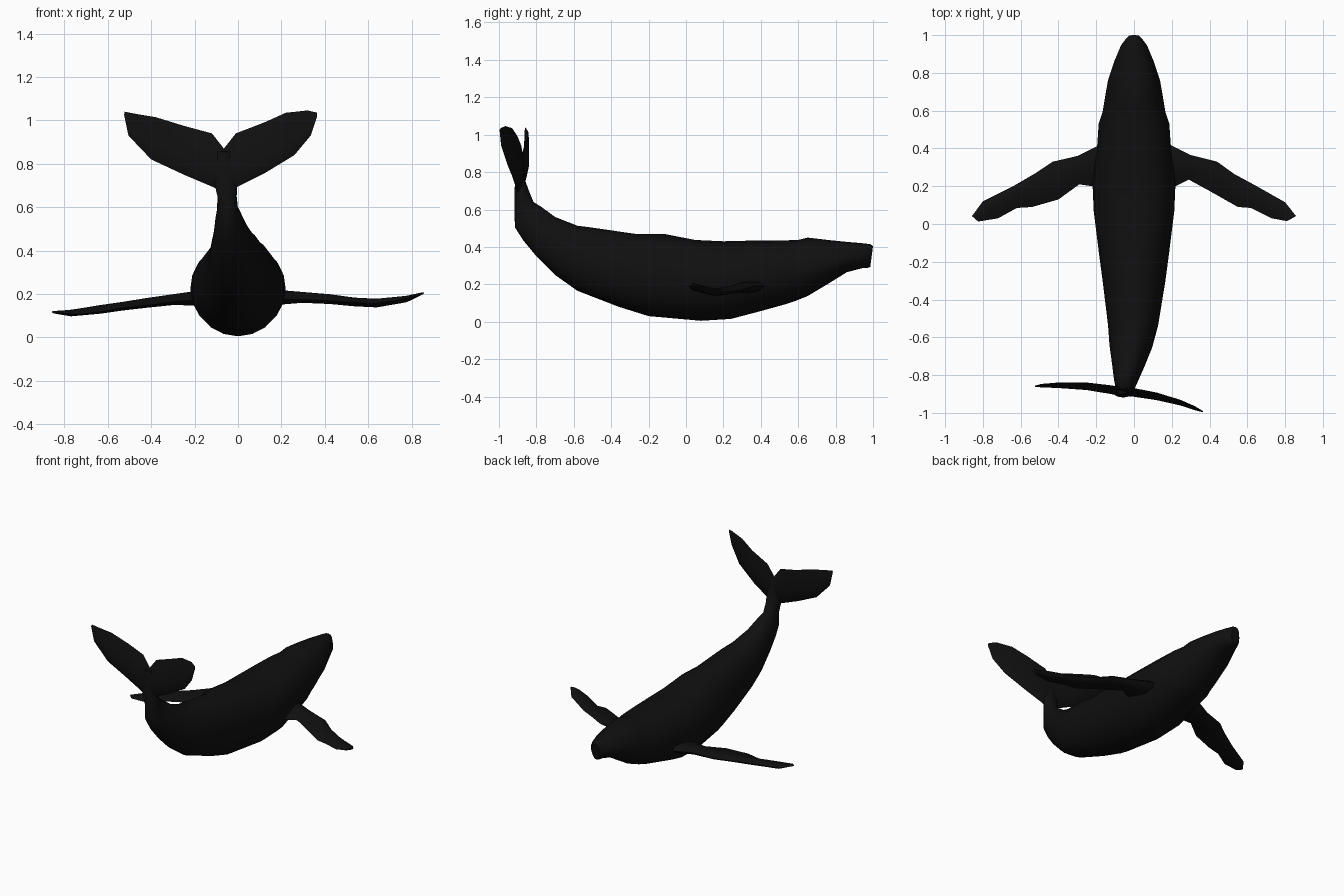
import bpy, bmesh, math
from mathutils import Vector

skin = bpy.data.materials.new("black_skin")
skin.diffuse_color = (0.005, 0.005, 0.005, 1)


def loft(name, rings):
    """Skin a row of equal-length rings and cap both ends."""
    bm = bmesh.new()
    rows = [[bm.verts.new(p) for p in ring] for ring in rings]
    n = len(rows[0])
    for a, b in zip(rows, rows[1:]):
        for i in range(n):
            j = (i + 1) % n
            bm.faces.new((a[i], a[j], b[j], b[i]))
    bm.faces.new(rows[0])
    bm.faces.new(rows[-1])
    bmesh.ops.recalc_face_normals(bm, faces=bm.faces[:])
    mesh = bpy.data.meshes.new(name)
    bm.to_mesh(mesh)
    bm.free()
    mesh.materials.append(skin)
    obj = bpy.data.objects.new(name, mesh)
    bpy.context.collection.objects.link(obj)
    bpy.ops.object.select_all(action='DESELECT')
    obj.select_set(True)
    bpy.context.view_layer.objects.active = obj
    bpy.ops.object.shade_smooth_by_angle(angle=math.radians(40))
    return obj


def body_ring(top_y, top_z, low_y, low_z, cx, half, lip=1.0, n=20):
    """Tilted oval ring; lip narrows the upper jaw above the mouth line."""
    top, low = Vector((0, top_y, top_z)), Vector((0, low_y, low_z))
    mid, up = (top + low) / 2, (top - low) / 2
    ring = []
    for i in range(n):
        a = math.tau * i / n
        c, s = math.cos(a), math.sin(a)
        w = math.copysign(abs(c) ** (0.88 if s > 0 else 1.0), c) * half
        if s > 0.2:
            w *= lip
        ring.append(mid + up * s + Vector((cx + w, 0, 0)))
    return ring


def blade(name, stations, thick_dir):
    """Lens-section fin from (leading point, trailing point, thickness)."""
    rings = []
    for lead, trail, t in stations:
        lead, trail = Vector(lead), Vector(trail)
        off = Vector(thick_dir) * t / 2
        upper = [lead.lerp(trail, f) + off * k for f, k in ((.12, .7), (.38, 1), (.75, .55))]
        lower = [lead.lerp(trail, f) - off * k for f, k in ((.75, .55), (.38, 1), (.12, .7))]
        rings.append([lead] + upper + [trail] + lower)
    return loft(name, rings)


# Body from snout to tail stalk: top y, top z, bottom y, bottom z, centre x, half width, lip
loft("body", [body_ring(*r) for r in (
    (1.00, .405, .985, .292, 0, .030),
    (.985, .415, .970, .288, 0, .045, .95),
    (.95, .419, .945, .287, 0, .068, .92),
    (.86, .427, .86, .265, 0, .105, .91),
    (.76, .437, .76, .203, 0, .138, .90),
    (.65, .450, .65, .137, 0, .157, .90),
    (.60, .437, .59, .113, 0, .166, .92),
    (.53, .435, .53, .093, 0, .187, .96),
    (.40, .435, .40, .057, 0, .196),
    (.20, .430, .24, .015, 0, .220),
    (.05, .437, .08, .005, 0, .213),
    (-.12, .470, -.20, .030, 0, .185),
    (-.26, .468, -.36, .080, 0, .165),
    (-.50, .503, -.58, .165, -.005, .132),
    (-.58, .513, -.70, .250, -.015, .115),
    (-.70, .560, -.80, .350, -.030, .085),
    (-.775, .615, -.87, .435, -.042, .064),
    (-.815, .640, -.915, .505, -.048, .050),
    (-.838, .695, -.917, .605, -.050, .044),
    (-.858, .750, -.918, .700, -.058, .055),
    (-.870, .860, -.900, .855, -.064, .030),
)])

# Pectoral flippers
blade("left_flipper", [
    ((-.12, .43, .19), (-.12, .18, .18), .07),
    ((-.20, .41, .185), (-.22, .20, .17), .065),
    ((-.30, .36, .18), (-.29, .21, .165), .05),
    ((-.43, .33, .165), (-.40, .13, .15), .045),
    ((-.52, .27, .15), (-.54, .09, .135), .04),
    ((-.64, .20, .135), (-.62, .085, .12), .04),
    ((-.80, .12, .115), (-.72, .03, .107), .03),
    ((-.858, .042, .118), (-.825, .013, .112), .012),
], (0, 0, 1))
blade("right_flipper", [
    ((.12, .43, .19), (.12, .18, .18), .07),
    ((.20, .415, .19), (.22, .20, .175), .065),
    ((.30, .365, .19), (.29, .235, .175), .05),
    ((.44, .33, .18), (.40, .175, .17), .045),
    ((.53, .265, .165), (.55, .09, .16), .04),
    ((.65, .20, .16), (.62, .085, .155), .04),
    ((.80, .115, .18), (.73, .03, .17), .03),
    ((.858, .042, .205), (.81, .015, .19), .012),
], (0, 0, 1))

# Tail flukes, twisted so the right side sweeps back
blade("tail_flukes", [
    ((-.525, -.860, 1.025), (-.522, -.857, 1.04), .006),
    ((-.505, -.858, .93), (-.47, -.852, 1.03), .018),
    ((-.40, -.860, .82), (-.38, -.843, 1.015), .030),
    ((-.25, -.868, .75), (-.25, -.845, .975), .040),
    ((-.12, -.885, .695), (-.12, -.865, .94), .046),
    ((-.065, -.895, .67), (-.065, -.875, .87), .048),
    ((.00, -.898, .695), (-.01, -.880, .94), .046),
    ((.12, -.920, .755), (.12, -.900, .99), .040),
    ((.26, -.955, .84), (.22, -.930, 1.035), .030),
    ((.335, -.985, .93), (.32, -.965, 1.046), .018),
    ((.365, -.995, 1.02), (.363, -.990, 1.036), .006),
], (0, 1, 0))
